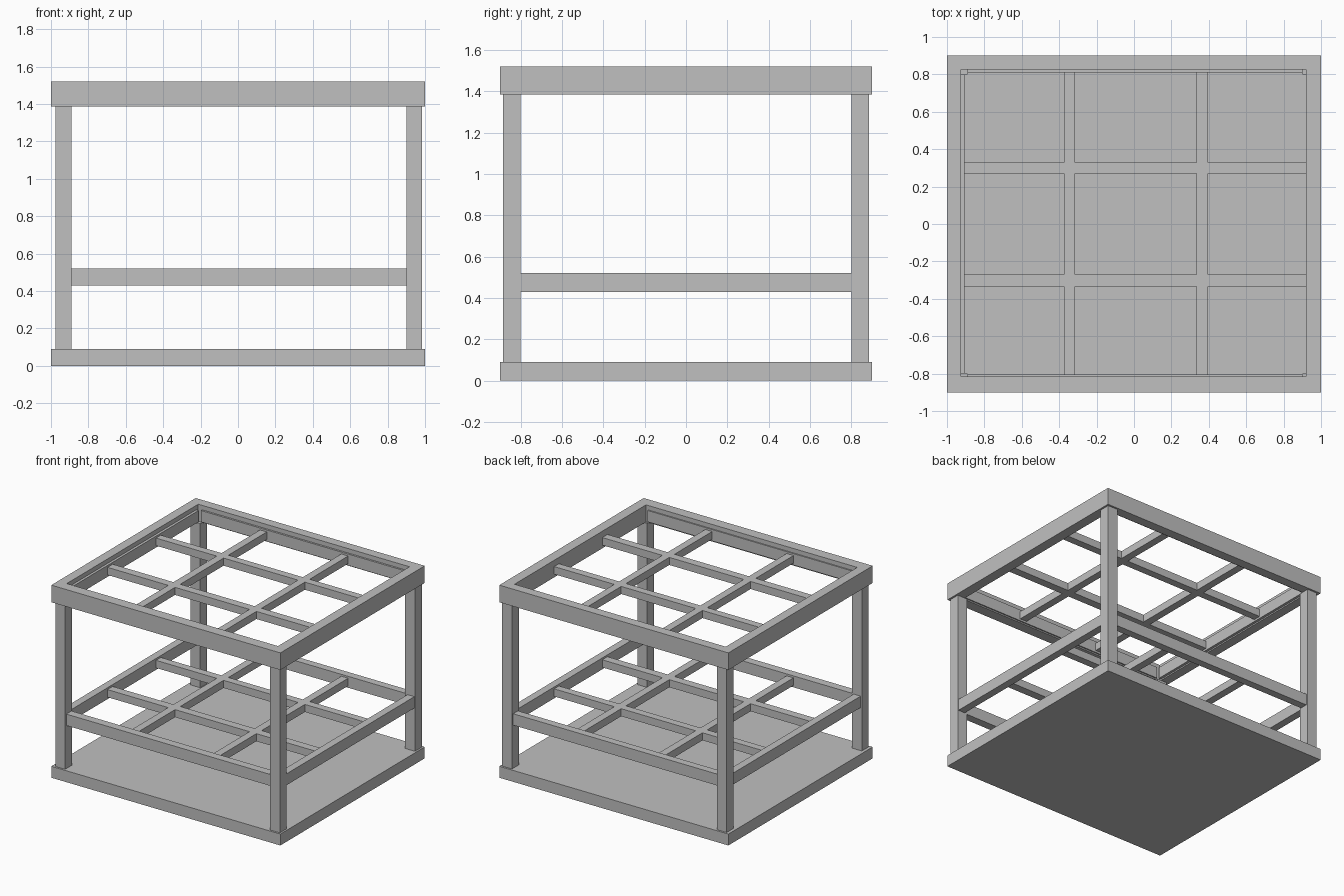
import bpy

cube = bpy.data.objects.get("Cube")
if cube:
    bpy.data.objects.remove(cube, do_unlink=True)

grey = bpy.data.materials.new("plain_grey")
grey.use_nodes = True
colour = (0.53, 0.53, 0.53, 1)
grey.diffuse_color = colour
grey.node_tree.nodes["Principled BSDF"].inputs["Base Color"].default_value = colour


def box(name, x, y, z):
    """Box spanning the given (low, high) ranges."""
    spans = (x, y, z)
    bpy.ops.mesh.primitive_cube_add(size=1, location=[(a + b) / 2 for a, b in spans])
    obj = bpy.context.object
    obj.name = name
    obj.scale = [b - a for a, b in spans]
    bpy.ops.object.transform_apply(location=False, rotation=False, scale=True)
    obj.data.materials.append(grey)
    return obj


# Base slab
box("base", (-1, 1), (-0.9, 0.9), (0, 0.09))

# Corner legs
for side, x in (("right", (-0.975, -0.89)), ("left", (0.90, 0.985))):
    for end, y in (("front", (-0.885, -0.80)), ("back", (0.80, 0.885))):
        box(f"{end}_{side}_leg", x, y, (0.09, 1.385))

# Deep top frame: long front and back rails, side rails between them
TOP = (1.385, 1.52)
box("top_front_rail", (-1, 1), (-0.9, -0.815), TOP)
box("top_back_rail", (-1, 1), (0.825, 0.9), TOP)
box("top_right_rail", (-1, -0.925), (-0.815, 0.825), TOP)
box("top_left_rail", (0.92, 1), (-0.815, 0.825), TOP)


def grid(name, mid):
    """Four rails between the legs with a lattice of slimmer slats."""
    rail = (mid - 0.045, mid + 0.045)
    slat = (mid - 0.03, mid + 0.03)
    box(f"{name}_front_rail", (-0.89, 0.90), (-0.87, -0.805), rail)
    box(f"{name}_back_rail", (-0.89, 0.90), (0.81, 0.87), rail)
    box(f"{name}_right_rail", (-0.965, -0.905), (-0.80, 0.80), rail)
    box(f"{name}_left_rail", (0.92, 0.98), (-0.80, 0.80), rail)

    # Slats running front to back
    xs = ((-0.375, -0.315), (0.335, 0.395))
    for x in xs:
        box(f"{name}_long_slat", x, (-0.805, 0.81), slat)
    # Cross slats fitted in the gaps between them
    gaps = ((-0.905, xs[0][0]), (xs[0][1], xs[1][0]), (xs[1][1], 0.92))
    for y in ((-0.335, -0.27), (0.27, 0.33)):
        for gap in gaps:
            box(f"{name}_cross_slat", gap, y, slat)


grid("shelf", 0.475)
grid("roof", 1.44)
